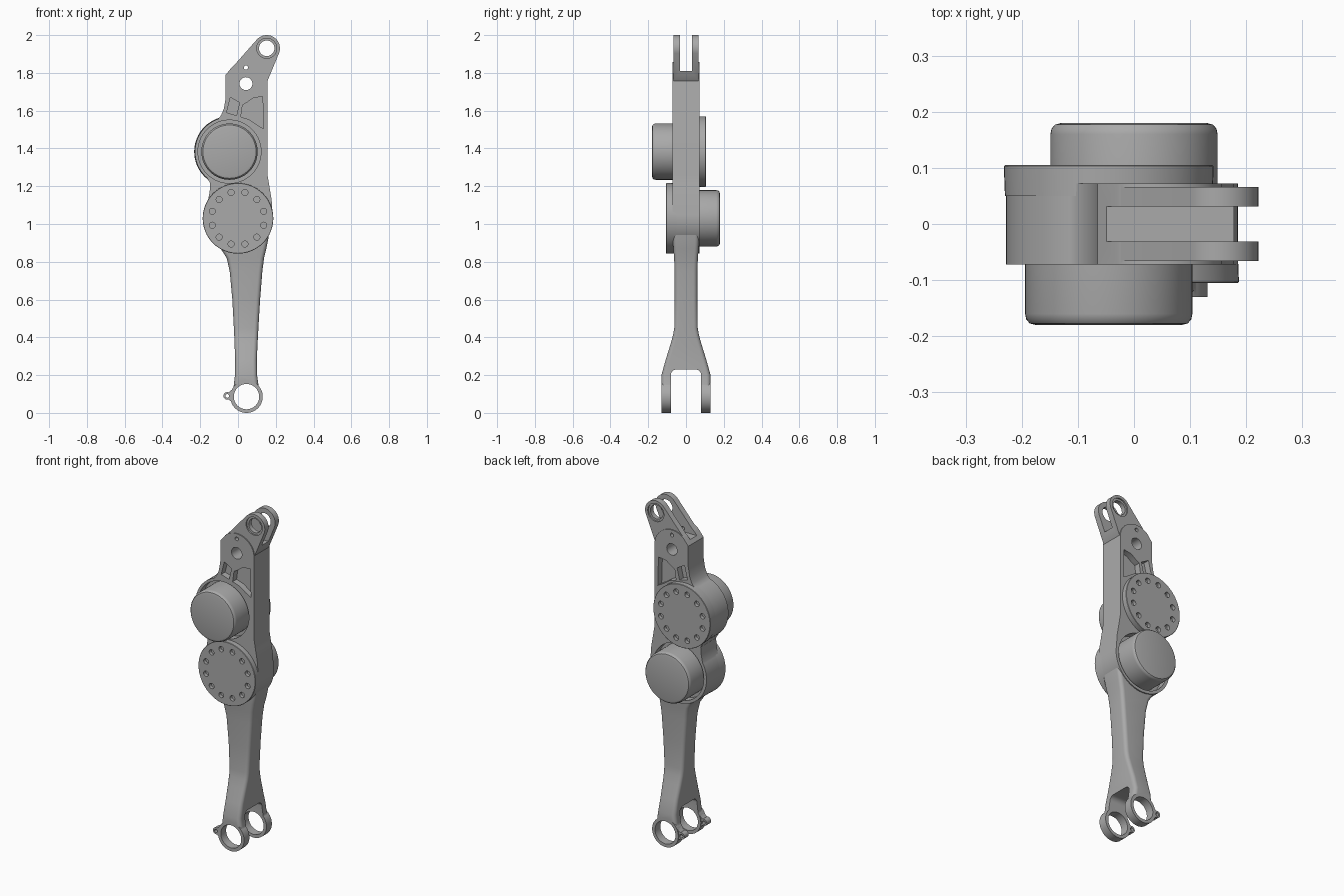
import bpy, bmesh
from math import sin, cos, pi, radians

if "Cube" in bpy.data.objects:
    bpy.data.objects.remove(bpy.data.objects["Cube"], do_unlink=True)

grey = bpy.data.materials.new("machined grey")
grey.use_nodes = True
colour = (0.4, 0.4, 0.4, 1)
grey.diffuse_color = colour
grey.node_tree.nodes["Principled BSDF"].inputs["Base Color"].default_value = colour


def loft(name, rings):
    """Skin a stack of equal-length rings and cap both ends."""
    bm = bmesh.new()
    loops = [[bm.verts.new(p) for p in ring] for ring in rings]
    n = len(loops[0])
    for a, b in zip(loops, loops[1:]):
        for i in range(n):
            j = (i + 1) % n
            bm.faces.new((a[i], a[j], b[j], b[i]))
    bm.faces.new(loops[0])
    bm.faces.new(loops[-1])
    bmesh.ops.recalc_face_normals(bm, faces=bm.faces)
    mesh = bpy.data.meshes.new(name)
    bm.to_mesh(mesh)
    bm.free()
    mesh.materials.append(grey)
    obj = bpy.data.objects.new(name, mesh)
    bpy.context.collection.objects.link(obj)
    return obj


def arc(cx, cz, r, start, end, n=24):
    """Points on an arc, angles in degrees."""
    steps = [radians(start + (end - start) * i / n) for i in range(n + 1)]
    return [(cx + r * cos(a), cz + r * sin(a)) for a in steps]


def prism(name, pts, y0, y1):
    return loft(name, [[(x, y, z) for x, z in pts] for y in (y0, y1)])


def lathe(name, cx, cz, profile, n=64):
    """Turned part about a y axis, profile of (radius, y)."""
    return loft(name, [[(x, y, z) for x, z in arc(cx, cz, r, 0, 360, n)[:-1]]
                       for r, y in profile])


def cyl(name, cx, cz, r, y0, y1, n=64):
    return lathe(name, cx, cz, [(r, y0), (r, y1)], n)


def combine(target, tool, op):
    mod = target.modifiers.new("bool", 'BOOLEAN')
    mod.operation, mod.solver, mod.object = op, 'EXACT', tool
    bpy.context.view_layer.objects.active = target
    bpy.ops.object.modifier_apply(modifier=mod.name)
    bpy.data.objects.remove(tool, do_unlink=True)


def join(target, tool):
    combine(target, tool, 'UNION')


def cut(target, tool):
    combine(target, tool, 'DIFFERENCE')


def finish(*objs):
    for obj in objs:
        bpy.ops.object.select_all(action='DESELECT')
        obj.select_set(True)
        bpy.context.view_layer.objects.active = obj
        bpy.ops.object.shade_smooth_by_angle(angle=radians(32))


T = 0.072                      # half thickness of the body
UPPER = (-0.045, 1.383)        # joint axes
LOWER = (0.0, 1.03)
PIVOT = (0.042, 1.743)
TOP_EYE = (0.152, 1.93)
FOOT_EYE = (0.045, 0.086)

# Main body plate with rounded shoulder
outline = [(-0.065, 1.79), (-0.065, 1.67), (-0.075, 1.61), (-0.09, 1.575),
           (-0.11, 1.55), (-0.15, 1.38), (-0.165, 1.245), (-0.147, 1.215),
           (-0.15, 1.17), (-0.16, 1.12), (0, 1.03), (0.184, 1.04),
           (0.178, 1.13), (0.166, 1.2), (0.156, 1.26), (0.156, 1.755)]
body = prism("body", outline + arc(*PIVOT, 0.115, 20, 130), -T, T)

# Round joint housings
join(body, cyl("upper_housing", *UPPER, 0.183, -T, T))
join(body, cyl("lower_housing", *LOWER, 0.185, -T, T))

# Top fork with slot, eye and shallow seat
join(body, prism("top_fork", [(0.1, 1.7), (0, 1.7), (-0.065, 1.79)]
                 + arc(*TOP_EYE, 0.07, 139, -22) + [(0.156, 1.757)], -0.066, 0.066))
cut(body, prism("slot", [(-0.4, 1.81), (0.4, 1.81), (0.4, 2.2), (-0.4, 2.2)], -0.031, 0.031))
cut(body, cyl("eye", *TOP_EYE, 0.041, -0.3, 0.3))
cut(body, cyl("pivot_hole", *PIVOT, 0.034, -0.3, 0.3, 40))
cut(body, cyl("pin_hole", PIVOT[0], 1.828, 0.011, -0.3, 0.3, 20))

# Pockets and seats on both sides
small_pocket = [(-0.04, 1.67), (0.008, 1.643), (-0.008, 1.574), (-0.06, 1.59)]
large_pocket = [(0.024, 1.63), (0.05, 1.645), (0.08, 1.667), (0.13, 1.675),
                (0.135, 1.505), (0.1, 1.525), (0.06, 1.553), (0.015, 1.567)]
for s in (-1, 1):
    cut(body, cyl("seat", *TOP_EYE, 0.053, s * 0.058, s * 0.2))
    for pts in (small_pocket, large_pocket):
        cut(body, prism("pocket", pts, s * 0.035, s * 0.2))

# Clearance grooves around the motors
cut(body, cyl("upper_groove", *UPPER, 0.167, -0.025, -0.2))
cut(body, cyl("lower_groove", *LOWER, 0.167, 0.025, 0.2))


# Lower leg, lofted from rounded rectangles
def section(z, x0, x1, h, r=0.022):
    corners = [(x1 - r, h - r, 0), (x0 + r, h - r, 90),
               (x0 + r, r - h, 180), (x1 - r, r - h, 270)]
    return [(x, y, z) for cx, cy, a in corners for x, y in arc(cx, cy, r, a, a + 90, 6)]


stations = [(0.1, -0.028, 0.118, 0.13), (0.15, -0.022, 0.108, 0.13),
            (0.2, -0.016, 0.101, 0.13), (0.28, -0.015, 0.1, 0.108),
            (0.36, -0.018, 0.103, 0.083), (0.41, -0.02, 0.106, 0.069),
            (0.45, -0.022, 0.108, 0.062), (0.6, -0.03, 0.117, 0.06),
            (0.75, -0.044, 0.129, 0.06), (0.82, -0.06, 0.138, 0.063),
            (0.87, -0.092, 0.15, 0.067), (0.92, -0.135, 0.16, 0.069),
            (0.98, -0.165, 0.168, 0.07)]
leg = loft("leg", [section(*s) for s in stations])

# Foot fork: rounded slot, two eyes and side lugs
slot = [(y, z) for y, z in [(-0.08, -0.1)] + arc(-0.05, 0.2, 0.03, 180, 90, 8)
        + arc(0.05, 0.2, 0.03, 90, 0, 8) + [(0.08, -0.1)]]
cut(leg, loft("foot_slot", [[(x, y, z) for y, z in slot] for x in (-0.4, 0.4)]))
lug = arc(-0.057, 0.09, 0.02, 70, 290, 16) + [(-0.01, 0.04), (-0.01, 0.14)]
for s in (-1, 1):
    join(leg, cyl("foot_ring", *FOOT_EYE, 0.086, s * 0.08, s * 0.13))
    join(leg, prism("foot_lug", lug, s * 0.085, s * 0.125))
cut(leg, cyl("foot_eye", *FOOT_EYE, 0.067, -0.3, 0.3))
cut(leg, cyl("lug_hole", -0.057, 0.09, 0.01, -0.3, 0.3, 16))
# Keep the leg out of the lower motor groove
cut(leg, cyl("groove_clearance", *LOWER, 0.167, 0.025, 0.2))
finish(body, leg)

# Motors and bolted flange discs, on opposite sides at each joint
for label, axis, s in (("upper", UPPER, -1), ("lower", LOWER, 1)):
    profile = [(0.149, 0), (0.149, 0.16), (0.147, 0.17), (0.141, 0.177), (0.13, 0.18)]
    motor = lathe(label + "_motor", *axis, [(r, s * y) for r, y in profile])
    disc = lathe(label + "_flange", *axis,
                 [(0.185, -s * 0.05), (0.187, -s * 0.103), (0.185, -s * 0.105)])
    for k in range(12):
        a = radians(15 + 30 * k)
        cut(disc, cyl("bolt_hole", axis[0] + 0.141 * cos(a), axis[1] + 0.141 * sin(a),
                      0.016, -s * 0.085, -s * 0.2, 20))
    finish(motor, disc)
